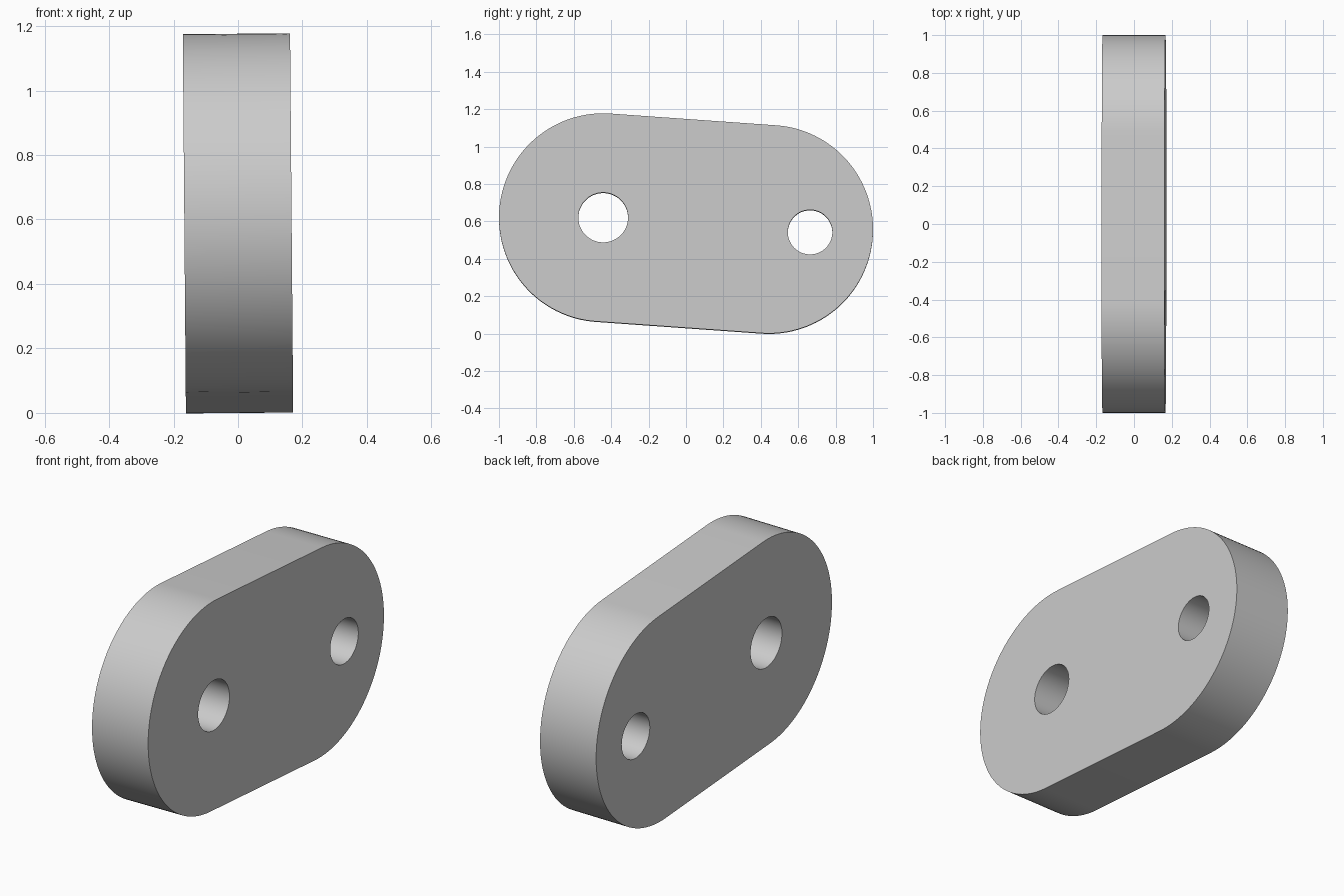
import bpy
import bmesh
from math import cos, sin, pi, radians
from mathutils import Matrix, Vector

cube = bpy.data.objects.get("Cube")
if cube:
    bpy.data.objects.remove(cube, do_unlink=True)

CAP_R = 0.557        # end cap radius
HALF = 0.444         # half distance between cap centres
THICK = 0.333
MID_Z = 0.588
PITCH = radians(-4.05)
LEAN = radians(-0.47)

grey = bpy.data.materials.new("plain grey")
grey.use_nodes = True
colour = (0.6, 0.6, 0.6, 1)
grey.diffuse_color = colour
grey.node_tree.nodes["Principled BSDF"].inputs["Base Color"].default_value = colour


def arc(cx, radius, start, sweep, steps):
    return [(cx + radius * cos(start + sweep * i / steps),
             radius * sin(start + sweep * i / steps)) for i in range(steps + 1)]


def circle(cx, radius, steps=64):
    return arc(cx, radius, 0, 2 * pi, steps)[:-1]


# Rounded link outline with two pin holes
loops = [
    arc(HALF, CAP_R, -pi / 2, pi, 64) + arc(-HALF, CAP_R, pi / 2, pi, 64),
    circle(-HALF, 0.133),
    circle(0.665, 0.119),
]

curve = bpy.data.curves.new("link_profile", "CURVE")
curve.dimensions = "2D"
curve.fill_mode = "BOTH"
curve.extrude = THICK / 2
for pts in loops:
    spline = curve.splines.new("POLY")
    spline.points.add(len(pts) - 1)
    for p, (u, v) in zip(spline.points, pts):
        p.co = (u, v, 0, 1)
    spline.use_cyclic_u = True

# Turn the filled profile into one welded solid plate
profile = bpy.data.objects.new("link_profile", curve)
bpy.context.collection.objects.link(profile)
bpy.context.view_layer.update()
mesh = bpy.data.meshes.new_from_object(
    profile.evaluated_get(bpy.context.evaluated_depsgraph_get()))
bpy.data.objects.remove(profile, do_unlink=True)

bm = bmesh.new()
bm.from_mesh(mesh)
bmesh.ops.remove_doubles(bm, verts=bm.verts, dist=0.0001)
bmesh.ops.dissolve_limit(bm, angle_limit=radians(0.2), verts=bm.verts, edges=bm.edges)
bmesh.ops.triangulate(bm, faces=[f for f in bm.faces if len(f.verts) > 4])

# Stand the plate on edge, then pitch and lean it slightly
stand = Matrix(((0, 0, 1), (1, 0, 0), (0, 1, 0))).to_4x4()
place = (Matrix.Translation(Vector((0, 0, MID_Z)))
         @ Matrix.Rotation(LEAN, 4, "Y") @ Matrix.Rotation(PITCH, 4, "X") @ stand)
bmesh.ops.transform(bm, matrix=place, verts=bm.verts)
bmesh.ops.recalc_face_normals(bm, faces=bm.faces)
bm.to_mesh(mesh)
bm.free()

mesh.materials.clear()
mesh.materials.append(grey)
plate = bpy.data.objects.new("link_plate", mesh)
bpy.context.collection.objects.link(plate)
bpy.ops.object.select_all(action="DESELECT")
plate.select_set(True)
bpy.context.view_layer.objects.active = plate
bpy.ops.object.shade_smooth_by_angle(angle=radians(30))
